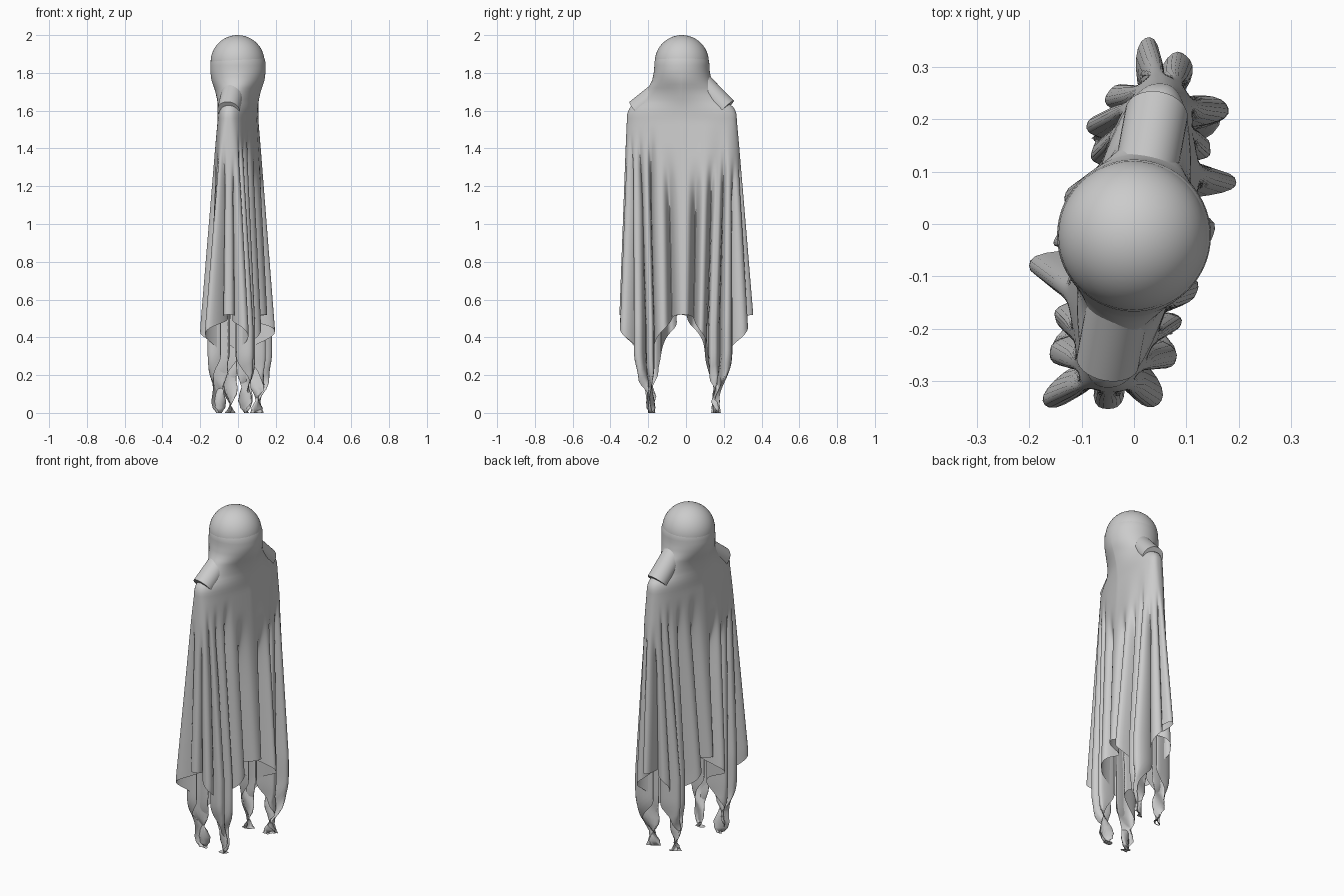
import bpy, bmesh, math, random
from mathutils import Vector

if "Cube" in bpy.data.objects:
    bpy.data.objects.remove(bpy.data.objects["Cube"])

random.seed(4)
LOBES, SUB, ROWS = 20, 18, 64
CY = -0.022

# Fold tips at the hem (x, y), clockwise from the back
TIPS = [Vector(p) for p in [
    (.02, .36), (.10, .32), (.18, .22), (.145, .145), (.195, .08),
    (.155, -.02), (.12, -.13), (.09, -.19), (.08, -.26), (.045, -.345),
    (-.05, -.355), (-.17, -.345), (-.16, -.24), (-.15, -.18), (-.20, -.08),
    (-.155, -.03), (-.13, .06), (-.08, .14), (-.09, .19), (-.05, .25)]]
# Gathered corners of the square sheet
CORNERS = [Vector(p) for p in [(.10, .15), (.04, -.165), (-.10, -.165), (-.04, .15)]]
# Upper cloth profile: z, half width x, half width y, roundness exponent
PROFILE = [(1.90, .13, .13, 2), (1.865, .1445, .1445, 2), (1.81, .147, .147, 2),
           (1.76, .140, .157, 2), (1.70, .120, .190, 1.9), (1.65, .108, .232, 2),
           (1.62, .104, .272, 2.2), (1.59, .102, .289, 2.5), (1.55, .10, .291, 2.6),
           (1.40, .10, .292, 2.8)]


def smooth(a, b, v):
    t = min(1, max(0, (v - a) / (b - a)))
    return t * t * (3 - 2 * t)


def profile(z):
    for p, q in zip(PROFILE, PROFILE[1:]):
        if z >= q[0]:
            t = min(1, (p[0] - z) / (p[0] - q[0]))
            return [p[i] + (q[i] - p[i]) * t for i in (1, 2, 3)]
    return PROFILE[-1][1:]


def outline(u, z):
    a, b, n = profile(z)
    ang = u / LOBES * math.tau
    s, c = math.sin(ang), math.cos(ang)
    x = a * math.copysign(abs(s) ** (2 / n), s)
    y = b * math.copysign(abs(c) ** (2 / n), c)
    k = smooth(0, .18, 1.82 - z)
    return Vector((x * (1 - .22 * k * abs(y) / b) + .17 * k * y, y + CY))


def tip(u):
    i, t = int(u), u - int(u)
    p = [TIPS[(i + k) % LOBES] for k in (-1, 0, 1, 2)]
    return .5 * (2 * p[1] + (p[2] - p[0]) * t + (2 * p[0] - 5 * p[1] + 4 * p[2] - p[3]) * t * t
                 + (3 * p[1] - p[0] - 3 * p[2] + p[3]) * t ** 3)


START = [random.uniform(1.35, 1.55) for _ in range(LOBES)]
DEPTH = [random.uniform(.6, .9) for _ in range(LOBES)]
SWAY = [random.uniform(-.012, .012) for _ in range(LOBES)]


def cloth_point(u, z):
    # Blend shoulders into the hanging folds
    k = int(u)
    pos = outline(u, z).lerp(tip(u), min(1, max(0, (1.55 - z) / 1.1)))
    deep = smooth(0, .5, START[k] - z)
    fold = (.5 - .5 * math.cos(u * math.tau)) ** 1.35 * DEPTH[k] * deep
    y = min(.21, max(-.24, pos.y))
    pos = pos.lerp(Vector((.17 * y, y)), fold)
    # Overlapping folds: swell each lobe and bend it sideways
    side = tip((u + .05) % LOBES) - tip((u - .05) % LOBES)
    side.normalize()
    pos += side * deep * (.012 * math.sin(u * math.tau) + SWAY[k] * math.sin(u * math.pi % math.pi))
    # Gather the four corners and crumple them at the floor
    if z < .32:
        pos = pos.lerp(CORNERS[int(u // 5)], .65 * smooth(0, .32, .32 - z))
        w = .02 * smooth(0, .3, .3 - z)
        pos += Vector((math.sin(z * 38 + u * 7), math.cos(z * 31 + u * 9))) * w
    return (pos.x, pos.y, max(0, z))


def hem_height(u):
    phi = (u / 5 % 1) * math.pi / 2
    phi = min(phi, math.pi / 2 - phi)
    return max(-.08, 1.97 - 1.45 / math.cos(min(math.pi / 4, phi * 1.1)))


# Draped sheet
bm = bmesh.new()
N = LOBES * SUB
grid = []
for j in range(N):
    u = j / SUB
    hem = hem_height(u)
    col = []
    for i in range(ROWS + 1):
        z = 1.90 - .4 * i / 20 if i <= 20 else 1.5 + (hem - 1.5) * (i - 20) / (ROWS - 20)
        col.append(bm.verts.new(cloth_point(u, z)))
    grid.append(col)
for j in range(N):
    a, b = grid[j], grid[(j + 1) % N]
    for i in range(ROWS):
        bm.faces.new((a[i], a[i + 1], b[i + 1], b[i]))
bmesh.ops.recalc_face_normals(bm, faces=bm.faces)
for f in bm.faces:
    f.smooth = True
me = bpy.data.meshes.new("draped_sheet")
bm.to_mesh(me)
bm.free()
bpy.context.collection.objects.link(bpy.data.objects.new("draped_sheet", me))

# Head
bpy.ops.mesh.primitive_uv_sphere_add(segments=48, ring_count=24, radius=.143, location=(-.002, CY, 1.857))
bpy.context.object.name = "head"
bpy.ops.object.shade_smooth()


# Sloping shoulder stubs
def shoulder(name, start, end):
    s, e = Vector(start), Vector(end)
    bpy.ops.mesh.primitive_cylinder_add(vertices=32, radius=.06, depth=(e - s).length, location=(s + e) / 2)
    o = bpy.context.object
    o.name = name
    o.rotation_euler = (e - s).to_track_quat('Z', 'Y').to_euler()
    bpy.ops.object.shade_smooth_by_angle()


shoulder("back_shoulder", (.015, .06, 1.765), (.043, .21, 1.611))
shoulder("front_shoulder", (-.02, -.10, 1.73), (-.05, -.262, 1.6))
